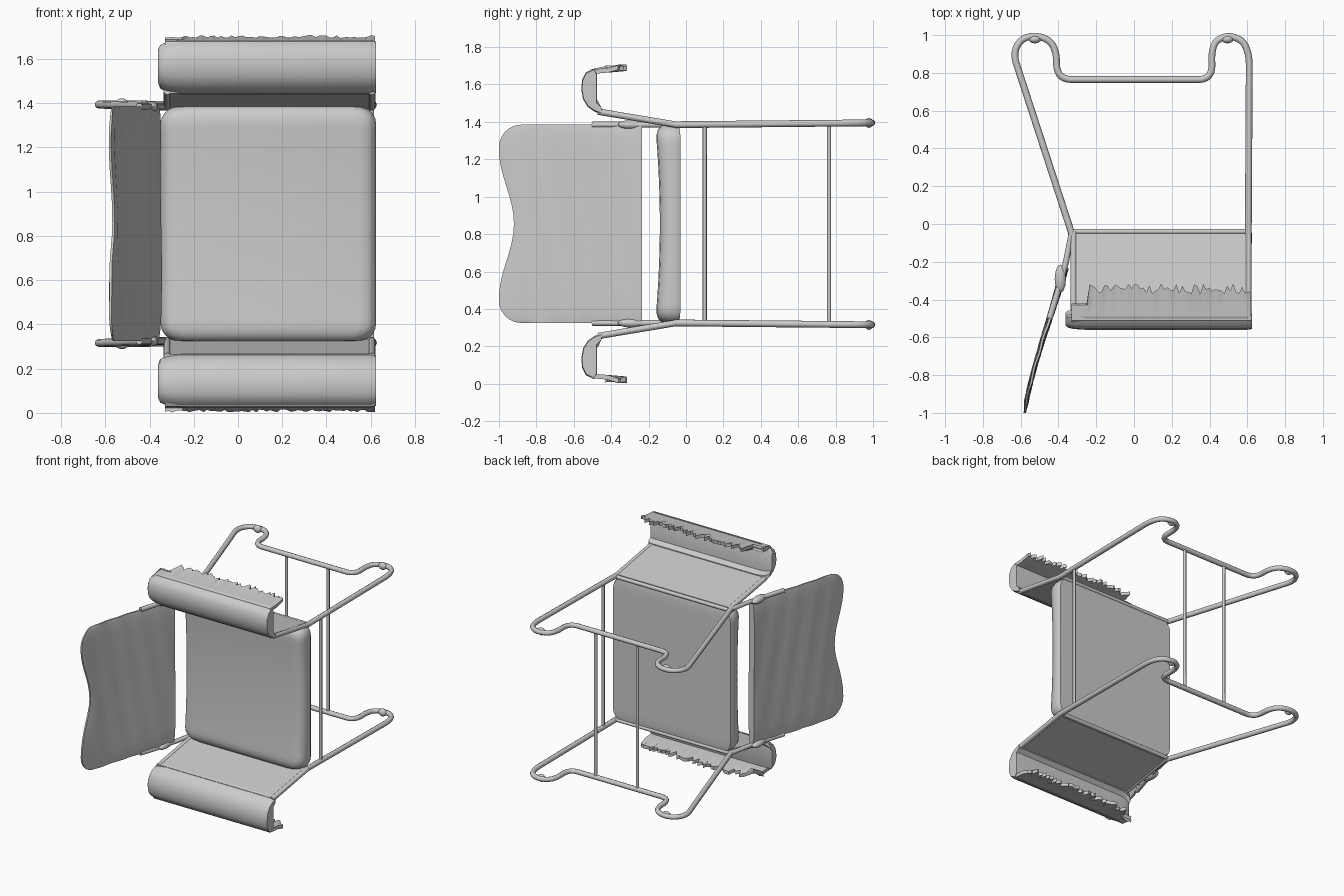
import bpy, bmesh, math, random
from mathutils import Vector

random.seed(4)
if "Cube" in bpy.data.objects:
    bpy.data.objects.remove(bpy.data.objects["Cube"])

MID = 0.855  # height of the symmetry plane

grey = bpy.data.materials.new("plain_grey")
grey.use_nodes = True
grey.diffuse_color = (0.6, 0.6, 0.6, 1)
grey.node_tree.nodes["Principled BSDF"].inputs["Base Color"].default_value = (0.6, 0.6, 0.6, 1)
meshes = []


def add(name, data):
    data.materials.append(grey)
    ob = bpy.data.objects.new(name, data)
    ob.location.z = MID
    bpy.context.collection.objects.link(ob)
    return ob


def loft(name, rings):
    """Skin a closed solid over rings with equal point counts."""
    bm = bmesh.new()
    loops = [[bm.verts.new(p) for p in ring] for ring in rings]
    n = len(loops[0])
    for a, b in zip(loops, loops[1:]):
        for i in range(n):
            j = (i + 1) % n
            bm.faces.new((a[i], a[j], b[j], b[i]))
    bm.faces.new(loops[0])
    bm.faces.new(loops[-1])
    bmesh.ops.recalc_face_normals(bm, faces=bm.faces)
    me = bpy.data.meshes.new(name)
    bm.to_mesh(me)
    bm.free()
    meshes.append(add(name, me))


def blob(name, pos, scale):
    bm = bmesh.new()
    bmesh.ops.create_uvsphere(bm, u_segments=12, v_segments=8, radius=1)
    for v in bm.verts:
        v.co = Vector(a * s + p for a, s, p in zip(v.co, scale, pos))
    me = bpy.data.meshes.new(name)
    bm.to_mesh(me)
    bm.free()
    meshes.append(add(name, me))


def tube(name, pts, radius, rounds=0):
    """Round rod along a path, with corners cut smooth."""
    pts = [Vector(p) for p in pts]
    for _ in range(rounds):
        new = [pts[0]]
        for a, b in zip(pts, pts[1:]):
            new += [a.lerp(b, 0.25), a.lerp(b, 0.75)]
        pts = new + [pts[-1]]
    cu = bpy.data.curves.new(name, "CURVE")
    cu.dimensions = "3D"
    cu.bevel_depth = radius
    cu.bevel_resolution = 2
    cu.use_fill_caps = True
    sp = cu.splines.new("POLY")
    sp.points.add(len(pts) - 1)
    for q, p in zip(sp.points, pts):
        q.co = (*p, 1)
    add(name, cu)


def corner(z, half, r):
    """Inset of a rounded corner at height z."""
    d = max(0, abs(z) - (half - r)) / r
    return r * (1 - math.sqrt(max(0, 1 - d * d)))


def steps(half, n):
    return [half * math.sin(math.pi / 2 * (2 * i / n - 1)) for i in range(n + 1)]


# Seat cushion, hollowed slightly along its front
rings = []
for z in steps(0.53, 28):
    c = corner(z, 0.53, 0.08)
    x0, x1 = -0.35 + c, 0.625 - c
    front = -0.165 + 0.025 * (1 - (z / 0.53) ** 2) + 0.6 * c
    back = -0.03 - 0.15 * c
    prof = [(0.01, back), (0, back - 0.02), (0, front + 0.06),
            (0.012, front + 0.025), (0.04, front + 0.006), (0.08, front)]
    rings.append([(x0 + d, y, z) for d, y in prof] +
                 [(x1 - d, y, z) for d, y in reversed(prof)])
loft("seat_cushion", rings)


# Backrest panel with a scooped outer edge
def back_x(y):
    t = (-y - 0.05) / 0.95
    return -0.33 - 0.25 * t + 0.1 * t * (1 - t) * (1 - 2 * t)


rings = []
for z in steps(0.53, 32):
    s = abs(z) / 0.53
    end = -0.96 + 0.04 * math.cos(math.pi * min(s, 0.75) / 0.75)
    end += corner(z, 0.53, 0.12)
    one, two = [], []
    for i in range(17):
        t = i / 16
        y = -0.235 + (end + 0.235) * t
        w = 0.022 - 0.011 * math.sin(math.pi * min(1, t * 1.2) / 2)
        w *= 0.5 if i == 16 else 1
        w *= 1 - 0.5 * s ** 12
        x = back_x(y) + 0.003 * math.sin(y * 40 + z * 7)
        one.append((x - w, y, z))
        two.append((x + w, y, z))
    rings.append(one + two[::-1])
loft("backrest_panel", rings)

# Roll cross-section as (y, z)
ROLL = [(-0.45, 0.585), (-0.49, 0.60), (-0.525, 0.625), (-0.55, 0.665),
        (-0.56, 0.72), (-0.555, 0.77), (-0.535, 0.81), (-0.49, 0.83),
        (-0.476, 0.80), (-0.476, 0.64), (-0.45, 0.615)]
LEG = [(-0.33, -0.05), (-0.60, 0.78), (-0.64, 0.90), (-0.60, 0.98), (-0.52, 1.0),
       (-0.44, 0.97), (-0.41, 0.90), (-0.41, 0.81), (-0.37, 0.765), (-0.28, 0.765),
       (0.30, 0.765), (0.38, 0.765), (0.415, 0.81), (0.41, 0.90), (0.43, 0.97),
       (0.50, 1.0), (0.58, 0.97), (0.61, 0.89), (0.61, 0.78), (0.605, -0.06)]

for side, tag in ((1, "upper"), (-1, "lower")):
    # Armrest sheet
    sheet = [(-0.05, 0.52), (-0.25, 0.553), (-0.47, 0.59),
             (-0.47, 0.612), (-0.25, 0.575), (-0.05, 0.54)]
    loft(tag + "_armrest_sheet", [[(x, y, side * z) for y, z in sheet] for x in (-0.325, 0.61)])

    # Padded roll with a rounded end
    ends = [(-0.362, 0.6), (-0.352, 0.8), (-0.32, 0.93), (-0.26, 1), (0.6, 1), (0.625, 0.94)]
    loft(tag + "_armrest_roll",
         [[(x, -0.5 + (y + 0.5) * s, side * (0.72 + (z - 0.72) * s)) for y, z in ROLL]
          for x, s in ends])

    # Ragged lip folded back over the roll
    rings = []
    for i in range(61):
        x = -0.33 + 0.95 * i / 60
        edge = -0.43 if x < -0.25 else -0.335 + random.uniform(-0.035, 0.02)
        up = random.uniform(-0.006, 0.007)
        rings.append([(x, y, side * z) for y, z in
                      ((-0.525, 0.80), (-0.51, 0.825), (-0.42, 0.833),
                       (edge, 0.846 + up), (edge, 0.822 + up), (-0.42, 0.808))])
    loft(tag + "_armrest_lip", rings)

    # Armrest edge rods
    for x, end in ((-0.32, "right"), (0.605, "left")):
        tube(f"{tag}_{end}_armrest_rod",
             [(x, -0.04, side * 0.528), (x, -0.25, side * 0.563), (x, -0.47, side * 0.6)], 0.017)
    tube(tag + "_seat_rail", [(-0.33, -0.04, side * 0.527), (0.61, -0.04, side * 0.527)], 0.014)

    # Leg frame with its foot caps
    tube(tag + "_leg_frame",
         [(x, y, side * (0.53 + 0.01 * max(y, 0))) for x, y in LEG], 0.018, 2)
    for x, end in ((-0.525, "right"), (0.495, "left")):
        blob(f"{tag}_{end}_foot_cap", (x, 0.978, side * 0.54), (0.032, 0.022, 0.027))

    # Backrest arm and hinge knuckle
    tube(tag + "_backrest_arm",
         [(back_x(y), y, side * 0.53) for y in (-0.05, -0.2, -0.35, -0.5)], 0.016)
    blob(tag + "_hinge_knuckle", (-0.39, -0.29, side * 0.53), (0.03, 0.075, 0.025))

# Cross bars joining the two leg frames
for name, x, y in (("seat", 0.605, 0.10), ("right_leg", -0.14, 0.765), ("left_leg", 0.20, 0.765)):
    tube(name + "_cross_bar", [(x, y, -0.535), (x, y, 0.535)], 0.011)

bpy.ops.object.select_all(action="DESELECT")
for ob in meshes:
    ob.select_set(True)
bpy.context.view_layer.objects.active = meshes[0]
bpy.ops.object.shade_smooth_by_angle(angle=math.radians(40))
